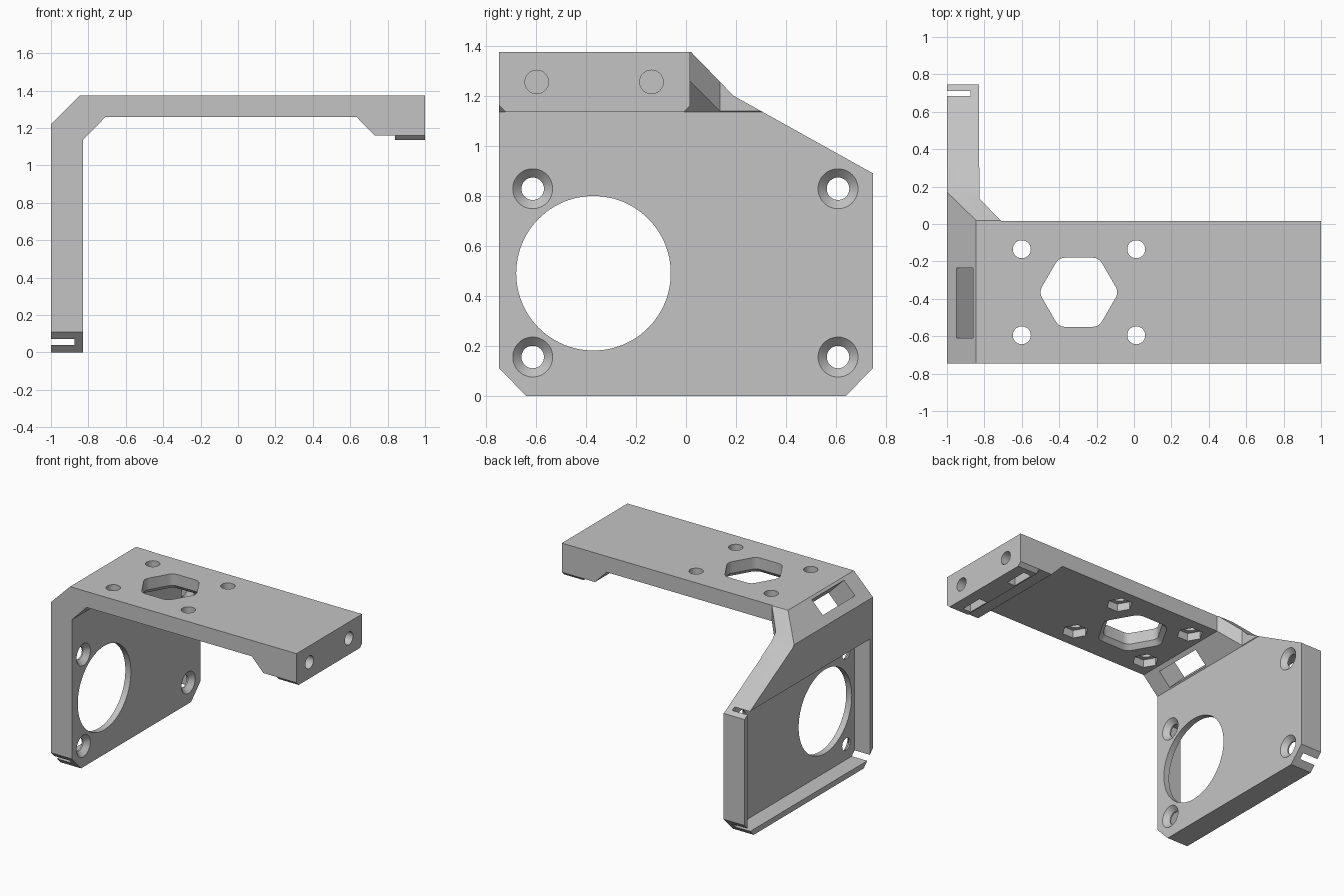
import bpy, bmesh
from math import cos, sin, pi
from mathutils import Vector

cube = bpy.data.objects.get("Cube")
if cube:
    bpy.data.objects.remove(cube)

grey = bpy.data.materials.new("plain_grey")
grey.use_nodes = True
grey.diffuse_color = (0.55, 0.55, 0.55, 1)
grey.node_tree.nodes["Principled BSDF"].inputs["Base Color"].default_value = (0.55, 0.55, 0.55, 1)


def prism(name, points, axis, start, end, flare=1.0):
    """Extrude a 2D profile along an axis; flare scales the end about its centre."""
    place = {"X": lambda u, v, d: (d, u, v),
             "Y": lambda u, v, d: (u, d, v),
             "Z": lambda u, v, d: (u, v, d)}[axis]
    pts = [Vector(p) for p in points]
    mid = sum(pts, Vector((0, 0))) / len(pts)
    bm = bmesh.new()
    low = [bm.verts.new(place(p.x, p.y, start)) for p in pts]
    high = []
    for p in pts:
        q = mid + (p - mid) * flare
        high.append(bm.verts.new(place(q.x, q.y, end)))
    bm.faces.new(low)
    bm.faces.new(high)
    for i in range(len(pts)):
        j = (i + 1) % len(pts)
        bm.faces.new((low[i], low[j], high[j], high[i]))
    bmesh.ops.recalc_face_normals(bm, faces=bm.faces)
    mesh = bpy.data.meshes.new(name)
    bm.to_mesh(mesh)
    bm.free()
    mesh.materials.append(grey)
    obj = bpy.data.objects.new(name, mesh)
    bpy.context.collection.objects.link(obj)
    return obj


def ring(u, v, radius, sides=48, turn=0.0):
    return [(u + radius * cos(turn + 2 * pi * i / sides),
             v + radius * sin(turn + 2 * pi * i / sides)) for i in range(sides)]


def rect(u0, u1, v0, v1):
    return [(u0, v0), (u1, v0), (u1, v1), (u0, v1)]


def rounded(points, amount, steps=5):
    """Round each corner with a short curve."""
    pts = [Vector(p) for p in points]
    out = []
    for i, p in enumerate(pts):
        a = p + (pts[i - 1] - p).normalized() * amount
        b = p + (pts[(i + 1) % len(pts)] - p).normalized() * amount
        for k in range(steps + 1):
            t = k / steps
            out.append(a * (1 - t) ** 2 + p * 2 * t * (1 - t) + b * t ** 2)
    return out


def combine(target, tool, operation):
    mod = target.modifiers.new("cut", "BOOLEAN")
    mod.operation = operation
    mod.solver = "EXACT"
    mod.object = tool
    bpy.context.view_layer.objects.active = target
    bpy.ops.object.modifier_apply(modifier=mod.name)
    bpy.data.objects.remove(tool)


# Bracket body: the overlap of its front, side and plan outlines
bracket = prism("motor_bracket", [
    (-1, -0.5), (-0.83, -0.5), (-0.83, 1.135), (-0.71, 1.258), (0.635, 1.258),
    (0.73, 1.16), (0.84, 1.16), (0.84, 1.135), (1, 1.135), (1, 1.375),
    (-0.845, 1.375), (-1, 1.22)], "Y", -2, 2)
side = prism("side_outline", [
    (-0.747, 2), (-0.587, 2), (0.19, 1.2), (0.747, 0.89), (0.747, 0.11),
    (0.64, 0), (-0.64, 0), (-0.747, 0.11)], "X", -2, 2)
plan = prism("plan_outline", [
    (-2, -2), (2, -2), (2, 0.016), (-0.71, 0.016), (-0.826, 0.135),
    (-0.826, 2), (-2, 2)], "Z", -1, 3)
combine(bracket, side, "INTERSECT")
combine(bracket, plan, "INTERSECT")

cutters = []

# Shallow pocket on the outer side of the plate
cutters.append(prism("plate_pocket", rect(-0.711, 0.711, 0.041, 0.925), "X", -1.2, -0.875))

# Large round opening and four countersunk screw holes
cutters.append(prism("round_opening", ring(-0.37, 0.49, 0.309, 96), "X", -1.3, -0.5))
for y in (-0.613, 0.608):
    for z in (0.155, 0.828):
        cutters.append(prism("screw_hole", ring(y, z, 0.045), "X", -1.3, -0.5))
        cutters.append(prism("countersink", ring(y, z, 0.045), "X", -0.865, -0.795, 2.55))

# Window through the slanted corner
cutters.append(prism("corner_window", [
    (-1.05, 1.37), (-0.65, 0.97), (-0.56, 1.06), (-0.96, 1.46)], "Y", -0.61, -0.235))

# Hexagonal opening with a flared lower rim
hexagon = rounded(ring(-0.295, -0.365, 0.2136, 6), 0.035)
cutters.append(prism("hex_opening", hexagon, "Z", 1.1, 1.6))
cutters.append(prism("hex_flare", hexagon, "Z", 1.29, 1.24, 1.25))

# Bolt holes in the arm with nut traps underneath
for x in (-0.6, 0.012):
    for y in (-0.135, -0.595):
        cutters.append(prism("bolt_hole", ring(x, y, 0.048), "Z", 1.1, 1.6))
        cutters.append(prism("nut_trap", ring(x, y, 0.088, 6), "Z", 1.1, 1.315))

# Screw holes and nut slots in the end block
for y in (-0.597, -0.138):
    cutters.append(prism("end_hole", ring(y, 1.255, 0.047), "X", 0.76, 1.2))
    cutters.append(prism("nut_slot", rect(0.85, 0.915, y - 0.085, y + 0.085), "Z", 1.0, 1.335))

# Trimmed corners of the ridge under the end block
middle = -0.3655
for s in (-1, 1):
    cutters.append(prism("ridge_trim", [
        (middle + s * 0.421, 1.2), (middle + s * 0.321, 1.1),
        (middle + s * 0.421, 1.1)], "X", 0.8, 1.2))

for cutter in cutters:
    combine(bracket, cutter, "DIFFERENCE")

# Smooth the round walls, keep the edges crisp
bpy.ops.object.select_all(action="DESELECT")
bracket.select_set(True)
bpy.context.view_layer.objects.active = bracket
bpy.ops.object.shade_smooth_by_angle(angle=0.4)
